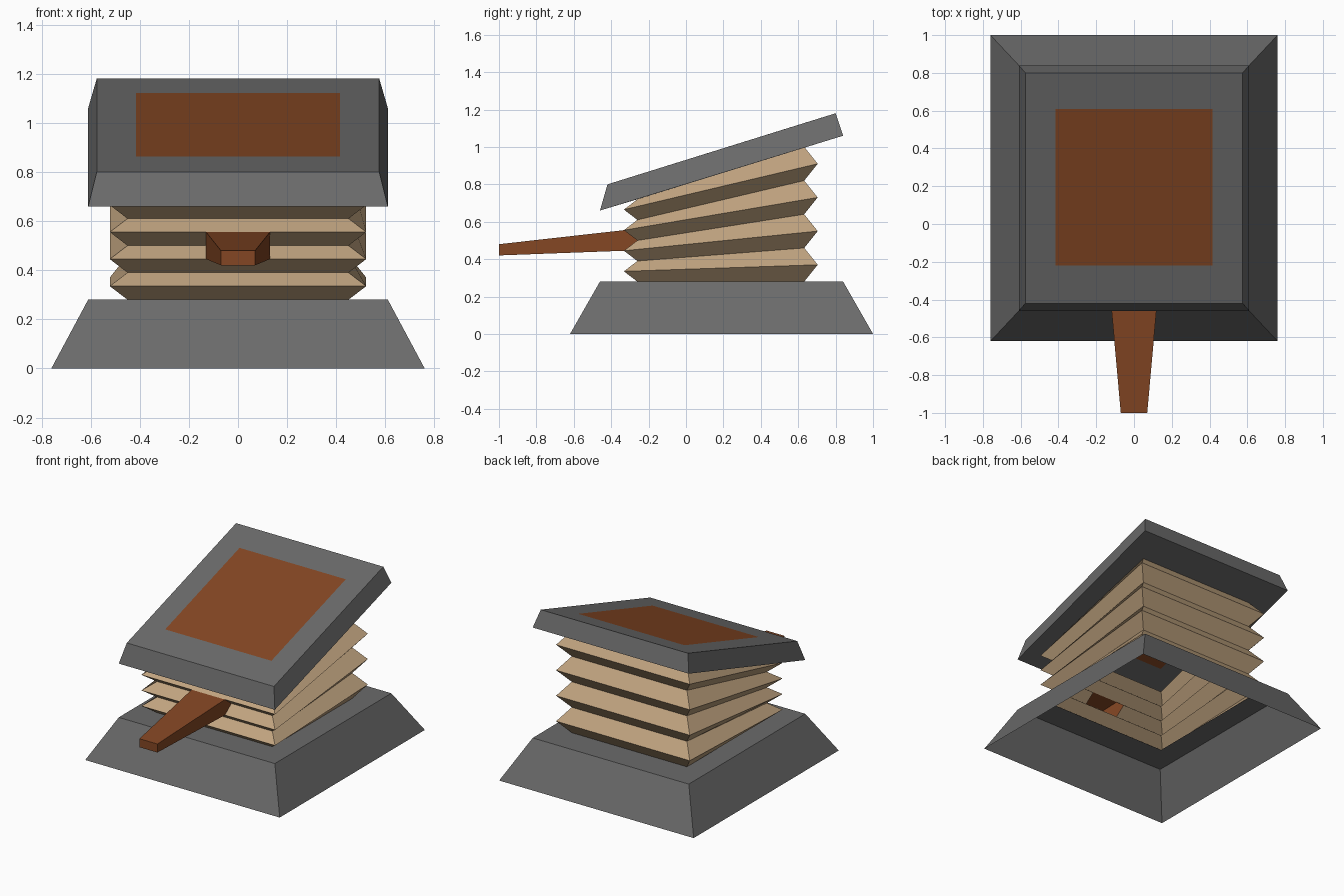
import bpy

cube = bpy.data.objects.get("Cube")
if cube:
    bpy.data.objects.remove(cube, do_unlink=True)


def make_material(name, rgb):
    mat = bpy.data.materials.new(name)
    mat.use_nodes = True
    mat.diffuse_color = (*rgb, 1)
    mat.node_tree.nodes["Principled BSDF"].inputs["Base Color"].default_value = (*rgb, 1)
    return mat


metal = make_material("dark grey", (0.147, 0.147, 0.147))
wood = make_material("brown wood", (0.23, 0.062, 0.017))
leather = make_material("tan leather", (0.53, 0.37, 0.215))


def add_mesh(name, verts, faces, mat):
    mesh = bpy.data.meshes.new(name)
    mesh.from_pydata(verts, [], faces)
    mesh.materials.append(mat)
    mesh.update()
    obj = bpy.data.objects.new(name, mesh)
    bpy.context.collection.objects.link(obj)
    return obj


def ring(half_x, front, back, split=None):
    """Rectangle whose front and back edges are (y, z); split adds points on the front edge."""
    middle = [(-split, *front), (split, *front)] if split else []
    return [(-half_x, *front), *middle, (half_x, *front), (half_x, *back), (-half_x, *back)]


def loft(name, rings, mat, cap=False, holes=()):
    """Skin successive rings; holes lists (level, side) faces left open."""
    n = len(rings[0])
    verts = [p for r in rings for p in r]
    faces = []
    for k in range(len(rings) - 1):
        for i in range(n):
            if (k, i) not in holes:
                j = (i + 1) % n
                faces.append((k * n + i, k * n + j, (k + 1) * n + j, (k + 1) * n + i))
    if cap:
        faces.append(tuple(range(len(verts) - n, len(verts))))
    return add_mesh(name, verts, faces, mat)


# Pleat layout: the back edges spread wider than the front ones
FOLDS = 8
FRONT_STEP, BACK_STEP, FLOOR = 0.055, 0.09, 0.28
GRIP = 0.13


def pleat(k, split=None):
    out = 0.072 * (k % 2)
    return ring(0.45 + out, (-0.26 - out, FLOOR + k * FRONT_STEP),
                (0.632 + out, FLOOR + k * BACK_STEP), split)


# Open-bottomed sloping base with a rim around the bellows
base_top = ring(0.61, (-0.46, FLOOR), (0.84, FLOOR))
loft("base", [ring(0.76, (-0.62, 0), (1.0, 0)), base_top, pleat(0)], metal)

# Bellows, left open where the handle joins the front fold
loft("bellows", [pleat(k, GRIP) for k in range(FOLDS + 1)], leather,
     holes={(3, 1), (4, 1)})

# Tilted top plate with an inset wooden panel
panel_edge = ring(0.415, (-0.22, 0.862), (0.61, 1.121))
loft("top_plate", [pleat(FOLDS),
                   ring(0.61, (-0.46, 0.66), (0.84, 1.06)),
                   ring(0.575, (-0.42, 0.80), (0.80, 1.18)),
                   panel_edge], metal)
add_mesh("top_panel", panel_edge, [(0, 1, 2, 3)], wood)

# Tapered handle growing out of the fold: side outline mirrored left and right
outline = [(-1.0, 0.42, 0.07), (-0.332, 0.445, GRIP), (-0.26, 0.50, GRIP),
           (-0.332, 0.555, GRIP), (-1.0, 0.48, 0.07)]
sides = [(s * x, y, z) for s in (-1, 1) for y, z, x in outline]
add_mesh("handle", sides,
         [(0, 4, 3, 2, 1), (5, 6, 7, 8, 9),   # right and left sides
          (0, 1, 6, 5), (3, 4, 9, 8),         # underside and top
          (0, 5, 9, 4)], wood)                # tip
